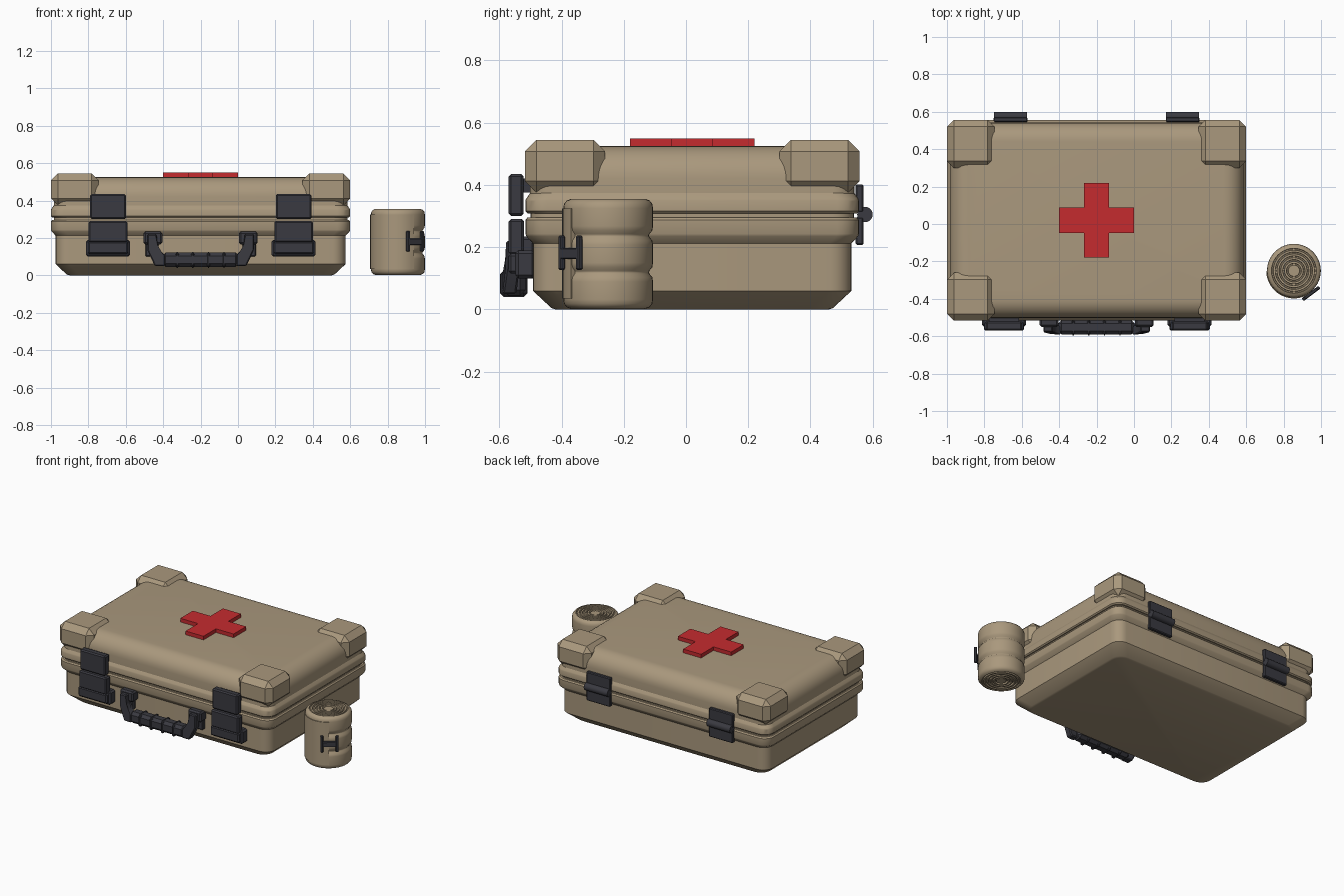
import bpy, bmesh, math
from mathutils import Vector, Matrix

if "Cube" in bpy.data.objects:
    bpy.data.objects.remove(bpy.data.objects["Cube"])

CX, CY = -0.2, 0.02          # centre of the case
RX, RY = 0.855, -0.25        # centre of the bandage roll


def material(name, rgb):
    m = bpy.data.materials.new(name)
    m.diffuse_color = (*rgb, 1)
    m.use_nodes = True
    m.node_tree.nodes["Principled BSDF"].inputs["Base Color"].default_value = m.diffuse_color
    return m


TAN = material("tan", (0.40, 0.315, 0.205))
DARK = material("charcoal", (0.042, 0.042, 0.052))
RED = material("red", (0.56, 0.024, 0.028))


def finish(name, bm, mat, angle=30):
    bmesh.ops.recalc_face_normals(bm, faces=bm.faces)
    me = bpy.data.meshes.new(name)
    bm.to_mesh(me)
    bm.free()
    me.materials.append(mat)
    ob = bpy.data.objects.new(name, me)
    bpy.context.collection.objects.link(ob)
    bpy.ops.object.select_all(action='DESELECT')
    ob.select_set(True)
    bpy.context.view_layer.objects.active = ob
    bpy.ops.object.shade_smooth_by_angle(angle=math.radians(angle))
    return ob


def box(name, x, y, z, mat, bevel=0.0, turn=0.0, segments=1):
    """Bevelled box from (min, max) ranges, turned about its own upright axis."""
    bm = bmesh.new()
    bmesh.ops.create_cube(bm, size=1)
    size = [r[1] - r[0] for r in (x, y, z)]
    mid = Vector([(r[0] + r[1]) / 2 for r in (x, y, z)])
    bmesh.ops.scale(bm, vec=size, verts=bm.verts)
    if bevel:
        bmesh.ops.bevel(bm, geom=bm.edges[:], offset=bevel, segments=segments,
                        profile=0.5, affect='EDGES')
    bm.transform(Matrix.Translation(mid) @ Matrix.Rotation(turn, 4, 'Z'))
    return finish(name, bm, mat, 20 if segments == 1 else 40)


def loft(name, rings, mat, radius=0.07, steps=6):
    """Stack of rounded rectangles given as (half x, half y, z)."""
    bm = bmesh.new()
    loops = []
    for hx, hy, z in rings:
        loop = []
        for q, (sx, sy) in enumerate([(1, 1), (-1, 1), (-1, -1), (1, -1)]):
            for i in range(steps + 1):
                a = math.pi / 2 * (q + i / steps)
                loop.append(bm.verts.new((CX + sx * (hx - radius) + radius * math.cos(a),
                                          CY + sy * (hy - radius) + radius * math.sin(a), z)))
        loops.append(loop)
    n = len(loops[0])
    for a, b in zip(loops, loops[1:]):
        for i in range(n):
            bm.faces.new((a[i], a[(i + 1) % n], b[(i + 1) % n], b[i]))
    bm.faces.new(loops[0][::-1])
    bm.faces.new(loops[-1])
    return finish(name, bm, mat)


def prism(name, points, lift, mat, bevel=0.0):
    """Extruded outline; lift maps (u, v, side) to a point."""
    bm = bmesh.new()
    a = [bm.verts.new(lift(u, v, 0)) for u, v in points]
    b = [bm.verts.new(lift(u, v, 1)) for u, v in points]
    n = len(a)
    bm.faces.new(a)
    bm.faces.new(b[::-1])
    for i in range(n):
        bm.faces.new((a[i], a[(i + 1) % n], b[(i + 1) % n], b[i]))
    if bevel:
        bmesh.ops.bevel(bm, geom=bm.edges[:], offset=bevel, segments=1, affect='EDGES')
    return finish(name, bm, mat, 20)


# Case: tapered tray, two rim bands and a domed lid
loft("tray", [(0.70, 0.44, 0), (0.715, 0.452, 0.004), (0.775, 0.512, 0.06),
              (0.775, 0.512, 0.25)], TAN)
loft("lower_rim", [(0.775, 0.512, 0.212), (0.797, 0.533, 0.235), (0.80, 0.536, 0.243),
                   (0.80, 0.536, 0.288), (0.793, 0.529, 0.296)], TAN)
loft("rim_gap", [(0.785, 0.52, 0.29), (0.785, 0.52, 0.315)], TAN)
loft("upper_rim", [(0.793, 0.529, 0.309), (0.80, 0.536, 0.316), (0.80, 0.536, 0.350),
                   (0.797, 0.533, 0.357), (0.782, 0.518, 0.378)], TAN)
dome = [(0.785, 0.522, 0.36), (0.785, 0.522, 0.42)]
for i in range(1, 9):
    t = math.pi / 2 * i / 8
    inset = 0.1 * (1 - math.cos(t))
    dome.append((0.785 - inset, 0.522 - inset, 0.42 + 0.105 * math.sin(t)))
loft("lid", dome, TAN)

# Chamfered corner guards
for sx in (-1, 1):
    for sy in (-1, 1):
        xs = sorted((CX + sx * 0.80, CX + sx * 0.545))
        ys = sorted((CY + sy * 0.537, CY + sy * 0.28))
        box("corner_guard", xs, ys, (0.375, 0.545), TAN, 0.037)

# Red cross on the lid
w, r = 0.067, 0.2
cross = [(w, w), (w, r), (-w, r), (-w, w), (-r, w), (-r, -w),
         (-w, -w), (-w, -r), (w, -r), (w, -w), (r, -w), (r, w)]
prism("lid_cross", cross, lambda u, v, s: (CX + u, CY + v, 0.515 + 0.035 * s), RED)

# Front latches
for cx in (-0.695, 0.297):
    box("latch_hook", (cx - 0.095, cx + 0.095), (-0.57, -0.522), (0.30, 0.435), DARK, 0.008)
    box("latch_hook_mount", (cx - 0.08, cx + 0.08), (-0.53, -0.49), (0.375, 0.42), DARK)
    box("latch_lever", (cx - 0.103, cx + 0.103), (-0.57, -0.52), (0.175, 0.29), DARK, 0.008)
    box("latch_foot", (cx - 0.118, cx + 0.118), (-0.548, -0.485), (0.10, 0.19), DARK, 0.01)
    box("latch_foot_lip", (cx - 0.108, cx + 0.108), (-0.57, -0.53), (0.115, 0.18), DARK, 0.008)

# Carrying handle: mounts, bent arms, ribbed grip
for s in (-1, 1):
    xs = sorted((CX + s * 0.305, CX + s * 0.205))
    box("handle_mount", xs, (-0.55, -0.485), (0.165, 0.235), DARK, 0.01)
    box("handle_mount_plate", sorted((CX + s * 0.295, CX + s * 0.225)), (-0.515, -0.485),
        (0.10, 0.20), DARK, 0.005)
    arm = [(0.285, 0.22), (0.285, 0.135), (0.245, 0.05), (0.19, 0.05), (0.19, 0.11),
           (0.215, 0.125), (0.235, 0.16), (0.235, 0.22)]
    prism("handle_arm", arm, lambda u, v, t: (CX + s * u, -0.578 + 0.045 * t - 0.012 * (v < 0.13), v),
          DARK, 0.006)
box("handle_grip", (CX - 0.205, CX + 0.205), (-0.59, -0.515), (0.045, 0.122), DARK, 0.018)
for x in (-0.325, -0.242, -0.158, -0.075):
    box("grip_rib", (x - 0.009, x + 0.009), (-0.597, -0.51), (0.04, 0.126), DARK, 0.012)

# Rear hinges: two leaves and a barrel
for cx in (-0.66, 0.26):
    xs = (cx - 0.09, cx + 0.09)
    box("hinge_lower_leaf", xs, (0.545, 0.571), (0.207, 0.297), DARK, 0.005)
    box("hinge_upper_leaf", xs, (0.545, 0.571), (0.312, 0.402), DARK, 0.005)
    bm = bmesh.new()
    bmesh.ops.create_cone(bm, cap_ends=True, segments=16, radius1=0.025, radius2=0.025, depth=0.176)
    bm.transform(Matrix.Translation((cx, 0.575, 0.305)) @ Matrix.Rotation(math.pi / 2, 4, 'Y'))
    finish("hinge_barrel", bm, DARK)

# Bandage roll: lathed, three bulges, grooved winding on both ends
bulges = []
for k in range(3):
    z0, z1 = 0.118 * k + 0.002, 0.118 * (k + 1) + 0.001
    for r, z in ((0.120, z0), (0.133, z0 + 0.005), (0.142, z0 + 0.016), (0.144, z0 + 0.03),
                 (0.144, z1 - 0.03), (0.142, z1 - 0.016), (0.133, z1 - 0.005), (0.120, z1)):
        if (k > 0 and z == z0) or (k < 2 and z == z1):
            r = 0.131
        bulges.append((r, z))
windings = []
for r in (0.118, 0.098, 0.078, 0.058):
    windings += [(r, 0.345), (r - 0.006, 0.345), (r - 0.008, 0.355), (r - 0.018, 0.355)]
windings += [(0.038, 0.343), (0.032, 0.343), (0.03, 0.352), (0, 0.352)]
outline = [(r, 0.356 - z) for r, z in reversed(windings)] + bulges + windings
bm = bmesh.new()
vs = [bm.verts.new((r, 0, z)) for r, z in outline]
es = [bm.edges.new(p) for p in zip(vs, vs[1:])]
bmesh.ops.spin(bm, geom=vs + es, cent=(0, 0, 0), axis=(0, 0, 1), angle=math.tau, steps=40)
bmesh.ops.remove_doubles(bm, verts=bm.verts, dist=0.0004)
bm.transform(Matrix.Translation((RX, RY, 0)))
finish("bandage_roll", bm, TAN, 40)

# Loose end of the bandage wrapped over the front
inner, outer = [], []
for i in range(17):
    a = math.radians(180 + 126 * i / 16)
    inner.append((0.125 * math.cos(a), 0.125 * math.sin(a)))
    outer.append((0.148 * math.cos(a), 0.148 * math.sin(a)))
prism("bandage_flap", outer + inner[::-1],
      lambda u, v, s: (RX + u, RY + v, 0.035 + 0.29 * s), TAN)

# H-shaped bandage clip
ang = math.radians(-53)
out = Vector((math.cos(ang), math.sin(ang)))
along = Vector((-out.y, out.x))
for off, half, z in ((0, 0.045, (0.162, 0.198)), (-0.047, 0.009, (0.127, 0.237)),
                     (0.047, 0.009, (0.127, 0.237))):
    c = Vector((RX, RY)) + out * 0.152 + along * off
    box("bandage_clip", (c.x - half, c.x + half), (c.y - 0.009, c.y + 0.009), z, DARK, 0.004,
        turn=ang + math.pi / 2)
